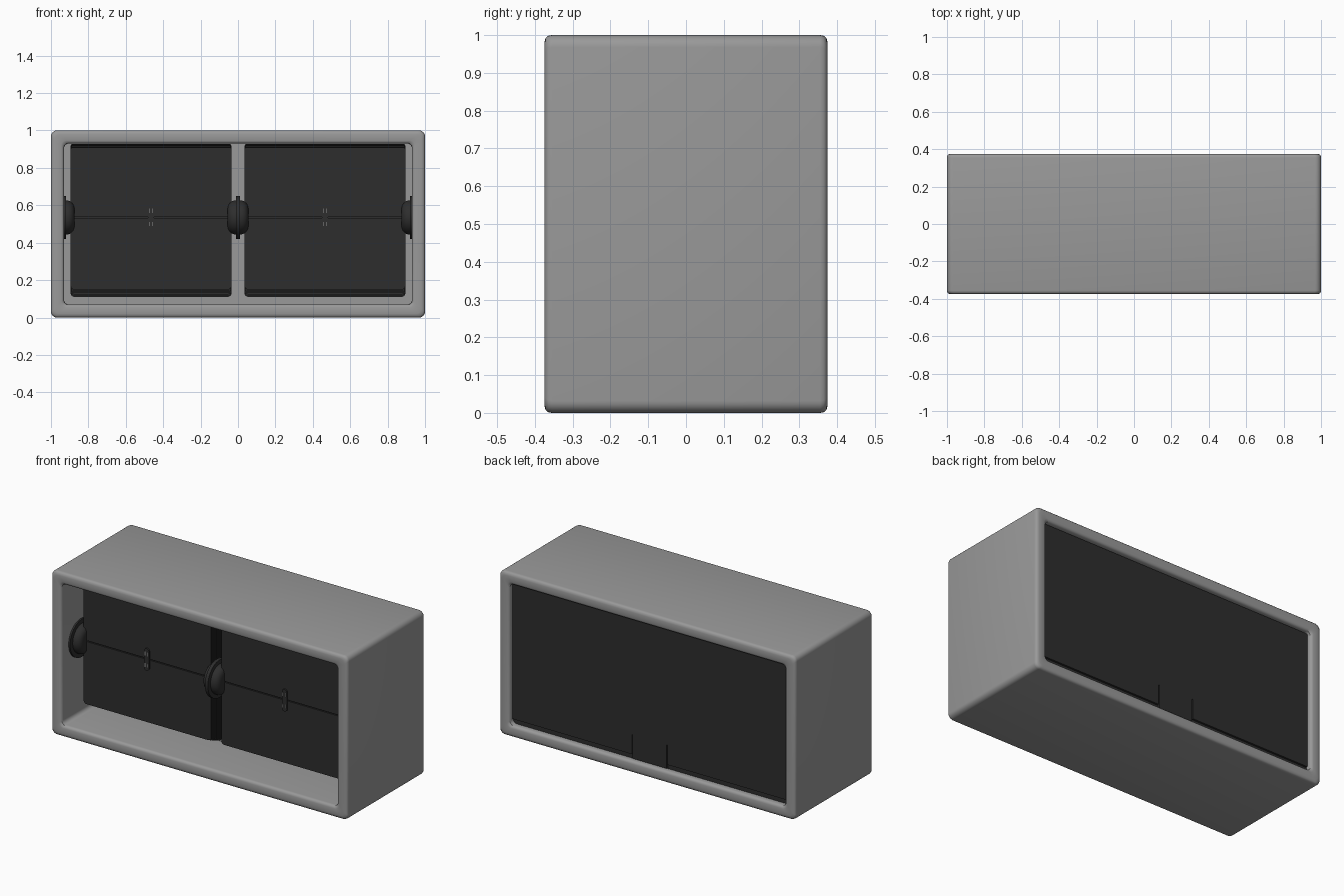
import bpy, bmesh, math

if "Cube" in bpy.data.objects:
    bpy.data.objects.remove(bpy.data.objects["Cube"])


def material(name, value):
    m = bpy.data.materials.new(name)
    m.diffuse_color = (value, value, value, 1)
    m.use_nodes = True
    m.node_tree.nodes["Principled BSDF"].inputs["Base Color"].default_value = m.diffuse_color
    return m


GRAY = material("casing gray", 0.32)
DARK = material("charcoal", 0.027)


def finish(bm, name, mat, smooth=True):
    bmesh.ops.recalc_face_normals(bm, faces=bm.faces[:])
    mesh = bpy.data.meshes.new(name)
    bm.to_mesh(mesh)
    bm.free()
    ob = bpy.data.objects.new(name, mesh)
    bpy.context.collection.objects.link(ob)
    mesh.materials.append(mat)
    if smooth:
        bpy.ops.object.select_all(action='DESELECT')
        ob.select_set(True)
        bpy.context.view_layer.objects.active = ob
        bpy.ops.object.shade_smooth_by_angle(angle=math.radians(35))
    return ob


def rounded_rect(x0, x1, z0, z1, r, n=6):
    pts = []
    corners = [(x1 - r, z1 - r), (x0 + r, z1 - r), (x0 + r, z0 + r), (x1 - r, z0 + r)]
    for k, (cx, cz) in enumerate(corners):
        for i in range(n + 1):
            a = math.pi / 2 * (k + i / n)
            pts.append((cx + r * math.cos(a), cz + r * math.sin(a)))
    return pts


def prism(name, pts, y0, y1, mat):
    bm = bmesh.new()
    a = [bm.verts.new((x, y0, z)) for x, z in pts]
    b = [bm.verts.new((x, y1, z)) for x, z in pts]
    bm.faces.new(a)
    bm.faces.new(b)
    for i in range(len(pts)):
        j = (i + 1) % len(pts)
        bm.faces.new((a[i], a[j], b[j], b[i]))
    return finish(bm, name, mat, False)


def bridge(bm, rings, closed):
    for k in range(len(rings) if closed else len(rings) - 1):
        p, q = rings[k], rings[(k + 1) % len(rings)]
        for i in range(len(p)):
            j = (i + 1) % len(p)
            bm.faces.new((p[i], p[j], q[j], q[i]))


def lathe_x(name, profile, cy, cz, mat, n=40):
    # profile of (x, radius) turned around an axis parallel to x
    bm = bmesh.new()
    rings = [[bm.verts.new((x, cy + r * math.cos(2 * math.pi * i / n),
                            cz + r * math.sin(2 * math.pi * i / n)))
              for i in range(n)] for x, r in profile]
    bridge(bm, rings, False)
    bm.faces.new(rings[0])
    bm.faces.new(rings[-1])
    return finish(bm, name, mat)


# casing: a rounded frame section (inset, y) swept around the box outline
half = [(0.0, -0.355), (0.002, -0.365), (0.008, -0.372), (0.02, -0.375),
        (0.054, -0.375), (0.062, -0.372), (0.068, -0.366), (0.07, -0.355)]
section = half + [(d, -y) for d, y in reversed(half)]
bm = bmesh.new()
rings = [[bm.verts.new((x, y, z)) for x, z in
          rounded_rect(-1 + d, 1 - d, d, 1 - d, 0.032 - 0.1 * d)] for d, y in section]
bridge(bm, rings, True)
finish(bm, "casing", GRAY)

# inner wall behind the flaps
prism("inner_wall", rounded_rect(-0.932, 0.932, 0.068, 0.932, 0.02), -0.04, -0.02, GRAY)

# back cover with a flexible tab between two slots, over a recessed backing
prism("back_backing", rounded_rect(-0.932, 0.932, 0.068, 0.932, 0.02), 0.31, 0.338, DARK)
t, w, low, top = 0.115, 0.006, 0.1, 0.22
cover = [(-0.925, 0.925), (-0.925, low), (-t - w, low), (-t - w, top), (-t, top), (-t, 0.075),
         (t, 0.075), (t, top), (t + w, top), (t + w, low), (0.925, low), (0.925, 0.925)]
prism("back_cover", cover, 0.33, 0.35, DARK)

# two stacks of split flaps
SPLIT, AXIS_Y = 0.535, -0.19
for side, cx in (("left", -0.465), ("right", 0.465)):
    for i in range(7):
        y = -0.21 + 0.016 * i
        x0, x1 = cx - 0.43, cx + 0.43
        prism(f"{side}_upper_flap_{i}",
              rounded_rect(x0, x1, SPLIT + 0.003, 0.91 + 0.003 * i, 0.012), y, y + 0.01, DARK)
        prism(f"{side}_lower_flap_{i}",
              rounded_rect(x0, x1, 0.15 - 0.0066 * i, SPLIT - 0.003, 0.02), y, y + 0.01, DARK)
    # centre clip with small pins
    prism(f"{side}_clip", rounded_rect(cx - 0.017, cx + 0.017, 0.467, 0.602, 0.0168),
          -0.218, -0.205, DARK)
    for dx in (-0.009, 0.009):
        for dz in (-0.035, 0.035):
            prism(f"{side}_clip_pin", rounded_rect(cx + dx - 0.002, cx + dx + 0.002,
                  SPLIT + dz - 0.012, SPLIT + dz + 0.012, 0.001, 2), -0.2195, -0.216, GRAY)
    # axle
    lathe_x(f"{side}_axle", [(cx - 0.465, 0.012), (cx + 0.465, 0.012)], AXIS_Y, SPLIT, DARK, 16)

# domed hubs holding the axles: outer walls and both sides of the centre
for name, x, s in (("left_hub", -0.93, 1), ("centre_hub_left", 0.0, -1),
                   ("centre_hub_right", 0.0, 1), ("right_hub", 0.93, -1)):
    profile = [(0, 0.115), (0.01, 0.115), (0.01, 0.09), (0.022, 0.09), (0.034, 0.086),
               (0.044, 0.079), (0.051, 0.069), (0.055, 0.055)]
    lathe_x(name, [(x + s * d, r) for d, r in profile], AXIS_Y, SPLIT, DARK)
